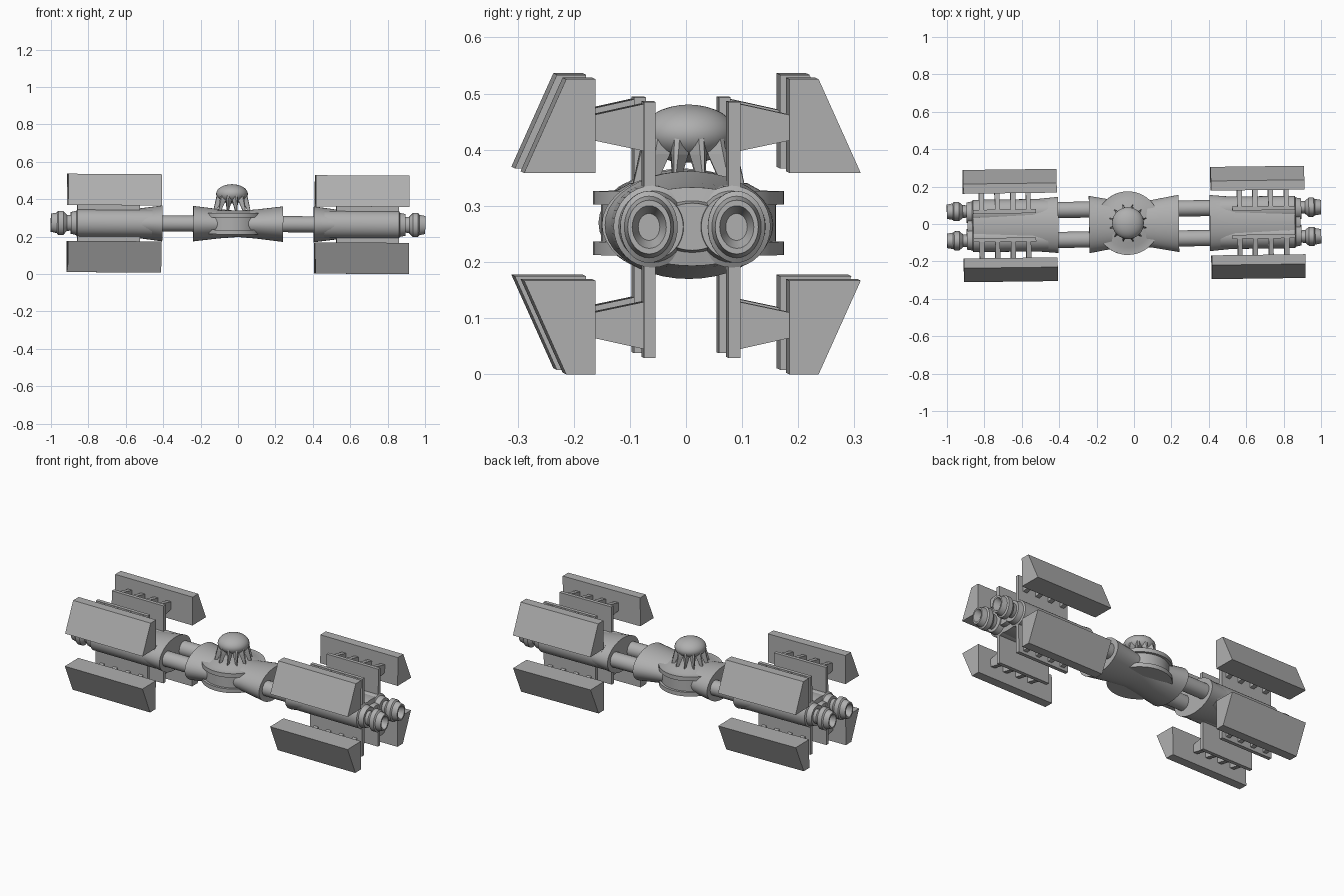
import bpy, bmesh
from math import sin, cos, pi
from mathutils import Matrix, Vector

if "Cube" in bpy.data.objects:
    bpy.data.objects.remove(bpy.data.objects["Cube"])

ZC = 0.268          # height of the ship's long axis
C = Vector((0, 0, ZC))
# the whole ship sits with a very slight yaw and pitch
TILT = (Matrix.Translation(C) @ Matrix.Rotation(0.0125, 4, 'Z')
        @ Matrix.Rotation(0.006, 4, 'Y') @ Matrix.Translation(-C))

# mid-grey hull paint
grey = bpy.data.materials.new("hull_grey")
grey.diffuse_color = (.43, .43, .43, 1)
grey.use_nodes = True
grey.node_tree.nodes["Principled BSDF"].inputs["Base Color"].default_value = grey.diffuse_color


def finish(bm, name, smooth=False):
    bmesh.ops.remove_doubles(bm, verts=bm.verts, dist=1e-5)
    bmesh.ops.recalc_face_normals(bm, faces=bm.faces)
    me = bpy.data.meshes.new(name)
    bm.to_mesh(me)
    bm.free()
    me.materials.append(grey)
    ob = bpy.data.objects.new(name, me)
    bpy.context.collection.objects.link(ob)
    ob.matrix_world = TILT
    if smooth:
        bpy.ops.object.select_all(action='DESELECT')
        ob.select_set(True)
        bpy.context.view_layer.objects.active = ob
        bpy.ops.object.shade_smooth_by_angle(angle=0.55)
    return ob


def loft(name, rings, place, n=32):
    """rings: (position, radius a, radius b); place maps (t, u, v) to a point"""
    bm = bmesh.new()
    loops = [[bm.verts.new(place(t, a * cos(2 * pi * i / n), b * sin(2 * pi * i / n)))
              for i in range(n)] for t, a, b in rings]
    for p, q in zip(loops, loops[1:]):
        for i in range(n):
            j = (i + 1) % n
            bm.faces.new((p[i], p[j], q[j], q[i]))
    bm.faces.new(loops[0])
    bm.faces.new(loops[-1])
    return finish(bm, name, True)


def along_x(s, y):
    return lambda t, u, v: (s * t, y + u, ZC + v)


def prism(name, profile, spans):
    """(y, z) profile extruded over one or more x spans"""
    bm = bmesh.new()
    for x0, x1 in spans:
        a = [bm.verts.new((x0, y, z)) for y, z in profile]
        b = [bm.verts.new((x1, y, z)) for y, z in profile]
        bm.faces.new(a)
        bm.faces.new(b)
        for i in range(len(a)):
            j = (i + 1) % len(a)
            bm.faces.new((a[i], a[j], b[j], b[i]))
    return finish(bm, name)


# central hull, pinched at the middle
loft("central_hull", [(-.24, .153, .095), (-.10, .128, .078), (0, .12, .07),
                      (.10, .128, .078), (.24, .153, .095)], along_x(1, 0), 40)

for s, side in ((1, "right"), (-1, "left")):
    # flared module body
    loft(side + "_module_body", [(.405, .15, .096), (.54, .138, .078),
         (.86, .136, .07), (.865, .07, .046), (.89, .06, .042)], along_x(s, 0), 40)
    for k, row in ((1, "back"), (-1, "front")):
        tag = f"{side}_{row}_"
        # connecting tube and engine housing
        loft(tag + "tube", [(.15, .043, .043), (.45, .043, .043)],
             along_x(s, .08 * k), 24)
        loft(tag + "engine_housing", [(.46, .069, .073), (.86, .069, .073),
             (.865, .06, .064), (.895, .055, .058)], along_x(s, .071 * k))
        # stepped nozzle with a hollow mouth
        prof = [(.88, .04), (.915, .043), (.935, .064), (.962, .064), (.968, .055),
                (1.0, .048), (1.0, .038), (.965, .024), (.965, .002)]
        loft(tag + "nozzle", [(t, r * .8, r) for t, r in prof],
             along_x(s, .078 * k))
        for m, lvl in ((1, "upper"), (-1, "lower")):
            tag2 = f"{side}_{row}_{lvl}_"
            tip = .222 if m > 0 else .234

            def pts(p):
                return [(k * y, ZC + m * z) for y, z in p]
            # sloped outer armour block
            prism(tag2 + "armour", pts([(.173, .263), (.225, .263), (.300, .096),
                                        (.173, .096)]), [(s * .412, s * .912)])
            # upright inner fin
            prism(tag2 + "fin", pts([(.065, tip), (.086, tip), (.086, .03),
                                     (.065, .03)]), [(s * .525, s * .86)])
            # tapered brackets joining fin and armour
            prism(tag2 + "brackets", pts([(.083, .219), (.178, .198), (.178, .154),
                                          (.083, .134)]),
                  [(s * (x - .013), s * (x + .013)) for x in (.565, .647, .731, .815)])

# turret drum with two rims
TX = -.033


def upright(t, u, v):
    return (TX + u, .005 + v, t)


loft("turret_drum", [(z, r, r) for z, r in [
    (.212, .17), (.236, .17), (.236, .156), (.302, .156), (.302, .17),
    (.326, .17), (.326, .13), (.34, .105), (.34, .01)]], upright, 48)

# domed cap
dome = [(.428 + .052 * sin(a), .085 * cos(a), .085 * cos(a))
        for a in [pi * (i / 16 - .5) for i in range(1, 16)]]
loft("dome", [(.377, .004, .004)] + dome + [(.48, .004, .004)], upright, 32)

# ring of tapering legs under the dome, each with a narrow outer edge
bm = bmesh.new()
N = 12
for i in range(N):
    rot = Matrix.Rotation(2 * pi * (i + .5) / N, 3, 'Z')
    rings = []
    for rin, rout, w, z in ((.058, .082, .019, .425), (.064, .09, .016, .392),
                            (.09, .104, .004, .332)):
        rings.append([bm.verts.new(Vector((TX, .005, z)) + rot @ Vector((r, t, 0)))
                      for r, t in ((rin, -w), (rout, -w * .25), (rout, w * .25), (rin, w))])
    for p, q in zip(rings, rings[1:]):
        for j in range(4):
            h = (j + 1) % 4
            bm.faces.new((p[j], p[h], q[h], q[j]))
    bm.faces.new(rings[0])
    bm.faces.new(rings[-1])
finish(bm, "dome_legs")
